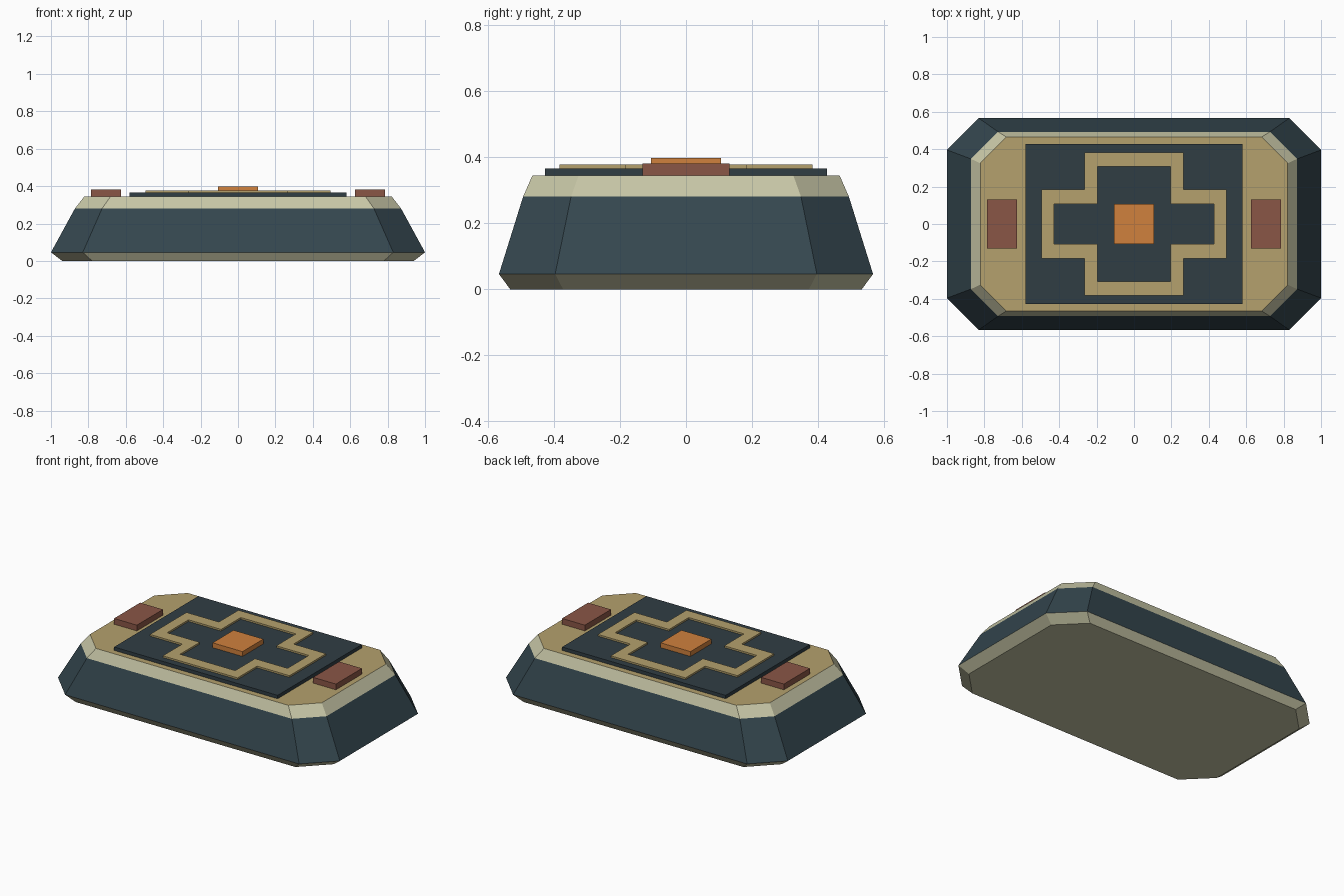
import bpy, bmesh

if "Cube" in bpy.data.objects:
    bpy.data.objects.remove(bpy.data.objects["Cube"])


def lin(c):
    return c / 12.92 if c <= 0.04045 else ((c + 0.055) / 1.055) ** 2.4


def material(name, r, g, b):
    m = bpy.data.materials.new(name)
    m.diffuse_color = (lin(r / 255), lin(g / 255), lin(b / 255), 1)
    m.use_nodes = True
    m.node_tree.nodes["Principled BSDF"].inputs["Base Color"].default_value = m.diffuse_color
    return m


slate = material("slate blue", 52, 70, 78)
pale = material("pale stone", 199, 198, 166)
tan = material("tan", 181, 161, 109)
dark = material("dark slate", 48, 61, 68)
brown = material("red brown", 138, 86, 70)
orange = material("orange", 208, 129, 61)


def finish(name, bm, *mats):
    bmesh.ops.recalc_face_normals(bm, faces=bm.faces)
    me = bpy.data.meshes.new(name)
    bm.to_mesh(me)
    bm.free()
    for m in mats:
        me.materials.append(m)
    ob = bpy.data.objects.new(name, me)
    bpy.context.collection.objects.link(ob)
    return ob


def box(name, cx, hx, hy, z0, z1, mat):
    bm = bmesh.new()
    bmesh.ops.create_cube(bm, size=1)
    for v in bm.verts:
        v.co = (cx + v.co.x * 2 * hx, v.co.y * 2 * hy, z0 + (v.co.z + 0.5) * (z1 - z0))
    return finish(name, bm, mat)


def octagon(x, y, c):
    return [(x, y - c), (x - c, y), (c - x, y), (-x, y - c),
            (-x, c - y), (c - x, -y), (x - c, -y), (x, c - y)]


def cross(ax, ay, bx, by):
    # wide arm ax by ay, tall arm bx by by
    q = [(ax, ay), (bx, ay), (bx, by)]
    return (q + [(-x, y) for x, y in reversed(q)] +
            [(-x, -y) for x, y in q] + [(x, -y) for x, y in reversed(q)])


def bridge(bm, a, b):
    n = len(a)
    return [bm.faces.new((a[i], a[(i + 1) % n], b[(i + 1) % n], b[i])) for i in range(n)]


# Body: stacked chamfered rings, coloured by band
bm = bmesh.new()
rings = [[bm.verts.new((x, y, z)) for x, y in octagon(hx, hy, c)]
         for hx, hy, c, z in [(0.94, 0.532, 0.16, 0), (1.0, 0.566, 0.17, 0.046),
                              (0.872, 0.493, 0.145, 0.28), (0.822, 0.465, 0.14, 0.344)]]
for k, idx in enumerate((1, 0, 1)):
    for f in bridge(bm, rings[k], rings[k + 1]):
        f.material_index = idx
bm.faces.new(rings[0]).material_index = 1
bm.faces.new(rings[-1]).material_index = 2
finish("body", bm, slate, pale, tan)

# Top panel
box("top_panel", 0, 0.58, 0.427, 0.344, 0.366, dark)

# Cross-shaped border
bm = bmesh.new()
outer, inner = cross(0.495, 0.185, 0.265, 0.383), cross(0.427, 0.108, 0.196, 0.308)
loops = [[bm.verts.new((x, y, z)) for x, y in pts]
         for pts, z in [(outer, 0.366), (outer, 0.377), (inner, 0.377), (inner, 0.366)]]
for k in range(4):
    bridge(bm, loops[k], loops[(k + 1) % 4])
finish("cross_border", bm, tan)

# Centre button and side pads
box("centre_button", 0, 0.106, 0.106, 0.366, 0.397, orange)
for side, name in ((-1, "left_pad"), (1, "right_pad")):
    box(name, side * 0.706, 0.081, 0.132, 0.344, 0.381, brown)
